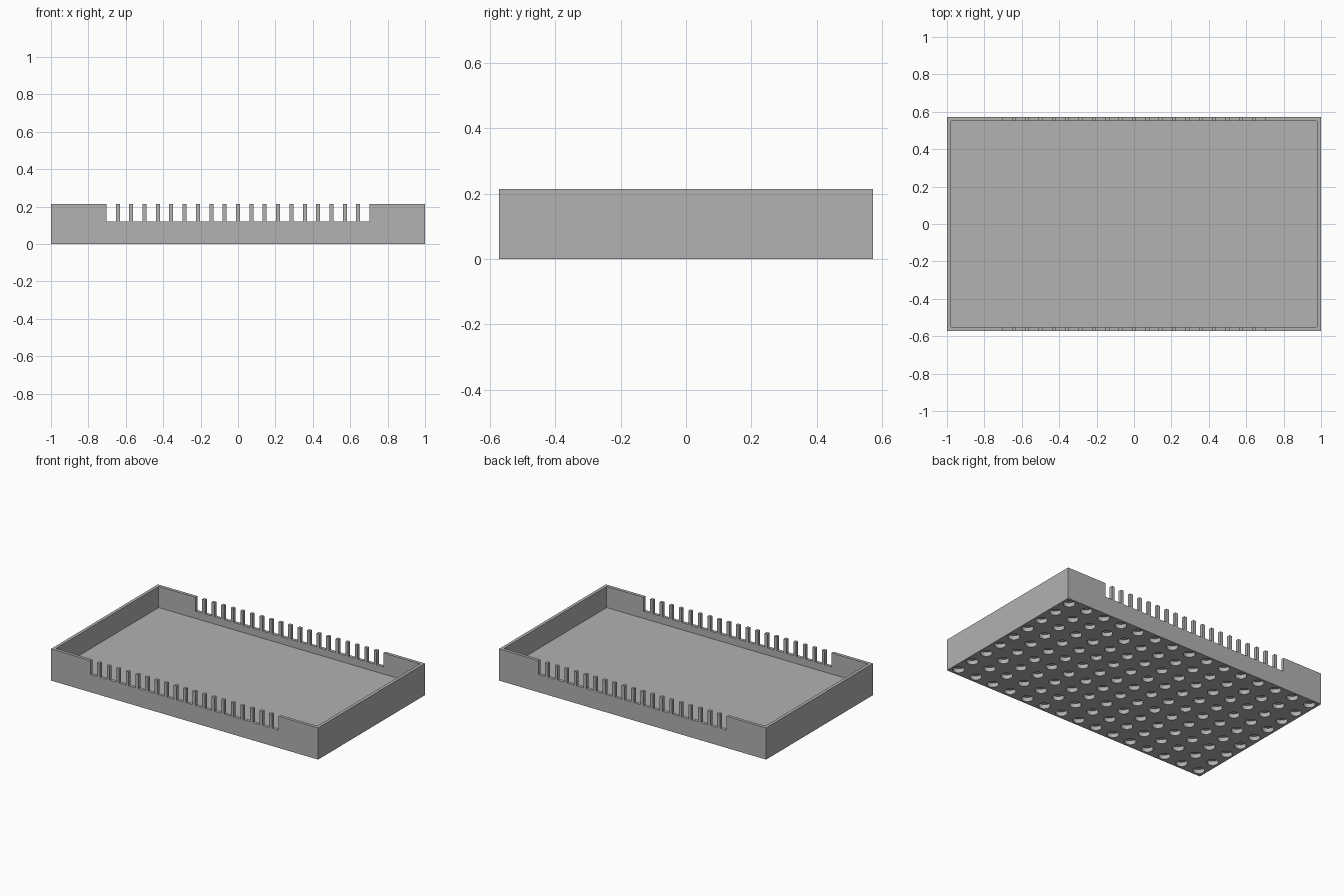
import bpy
import bmesh
from mathutils import Matrix, Vector

if "Cube" in bpy.data.objects:
    bpy.data.objects.remove(bpy.data.objects["Cube"])

U = 1 / 14                      # module size
LENGTH, WIDTH, HEIGHT = 28 * U, 16 * U, 3 * U
WALL, FLOOR = 0.3 * U, U
SLOT_WIDTH, SLOT_BOTTOM, SLOTS = 0.7 * U, 0.12, 20
HOLE_RADIUS, HOLE_DEPTH, MARGIN = 0.5 * U, 0.4 * U, 0.7 * U
COLUMNS, ROWS = 15, 9

grey = bpy.data.materials.new("plain grey")
grey.use_nodes = True
grey.diffuse_color = (0.445, 0.445, 0.445, 1)
grey.node_tree.nodes["Principled BSDF"].inputs["Base Color"].default_value = grey.diffuse_color


def add_box(bm, low, high):
    low, high = Vector(low), Vector(high)
    matrix = Matrix.Translation((low + high) / 2) @ Matrix.Diagonal((high - low).to_4d())
    bmesh.ops.create_cube(bm, size=1, matrix=matrix)


def make_object(name, bm):
    mesh = bpy.data.meshes.new(name)
    bm.to_mesh(mesh)
    bm.free()
    mesh.materials.append(grey)
    obj = bpy.data.objects.new(name, mesh)
    bpy.context.collection.objects.link(obj)
    return obj


def cut(target, name, bm):
    cutter = make_object(name, bm)
    cutter.hide_render = True
    mod = target.modifiers.new(name, "BOOLEAN")
    mod.operation = "DIFFERENCE"
    mod.solver = "EXACT"
    mod.object = cutter
    bpy.context.view_layer.objects.active = target
    bpy.ops.object.modifier_apply(modifier=mod.name)
    bpy.data.objects.remove(cutter)


# Solid block that becomes the tray
bm = bmesh.new()
add_box(bm, (-LENGTH / 2, -WIDTH / 2, 0), (LENGTH / 2, WIDTH / 2, HEIGHT))
tray = make_object("slotted_tray", bm)

# Open inside
bm = bmesh.new()
x, y = LENGTH / 2 - WALL, WIDTH / 2 - WALL
add_box(bm, (-x, -y, FLOOR), (x, y, HEIGHT + U))
cut(tray, "cavity_cutter", bm)

# Row of slots through the front and back walls
bm = bmesh.new()
for i in range(SLOTS):
    x = (i - (SLOTS - 1) / 2) * U
    add_box(bm, (x - SLOT_WIDTH / 2, -WIDTH, SLOT_BOTTOM),
            (x + SLOT_WIDTH / 2, WIDTH, HEIGHT + U))
cut(tray, "slot_cutter", bm)

# Grid of shallow round holes in the underside
bm = bmesh.new()
step_x = (LENGTH - 2 * MARGIN) / (COLUMNS - 1)
step_y = (WIDTH - 2 * MARGIN) / (ROWS - 1)
for i in range(COLUMNS):
    for j in range(ROWS):
        centre = (MARGIN - LENGTH / 2 + i * step_x, MARGIN - WIDTH / 2 + j * step_y, 0)
        bmesh.ops.create_cone(bm, cap_ends=True, segments=24, radius1=HOLE_RADIUS,
                              radius2=HOLE_RADIUS, depth=2 * HOLE_DEPTH,
                              matrix=Matrix.Translation(centre))
cut(tray, "hole_cutter", bm)
